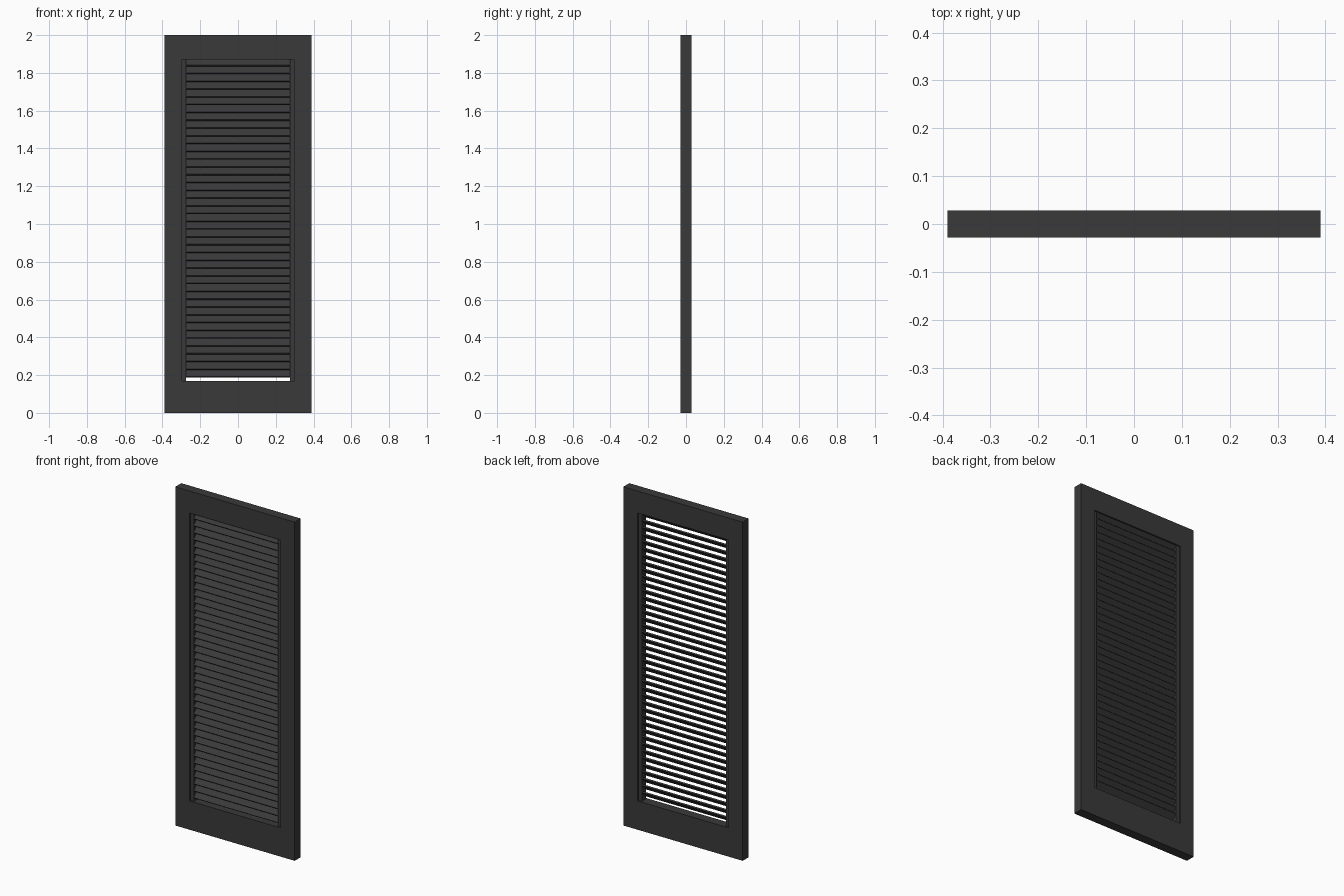
import bpy, math

if "Cube" in bpy.data.objects:
    bpy.data.objects.remove(bpy.data.objects["Cube"])

H, HALF_W, DEPTH = 2.0, 0.39, 0.056
STILE_IN = 0.297            # inner edge of the stiles
RAIL_LO, RAIL_HI = 0.17, 1.87
STRIP_IN = 0.275            # inner edge of the slat-holding strips

mat = bpy.data.materials.new("dark_paint")
mat.diffuse_color = (0.042, 0.042, 0.042, 1)
mat.use_nodes = True
mat.node_tree.nodes["Principled BSDF"].inputs["Base Color"].default_value = mat.diffuse_color


def box(name, x, y, z, tilt=0.0):
    """Box from (min, max) ranges, optionally tilted about x."""
    bpy.ops.mesh.primitive_cube_add(
        size=1, location=[sum(r) / 2 for r in (x, y, z)], rotation=(tilt, 0, 0))
    ob = bpy.context.object
    ob.name = name
    ob.scale = [r[1] - r[0] for r in (x, y, z)]
    ob.data.materials.append(mat)
    return ob


full_y = (-DEPTH / 2, DEPTH / 2)

# Outer frame: stiles and rails, with recessed strips holding the slats
for side, s in (("left", -1), ("right", 1)):
    box(side + "_stile", sorted((s * STILE_IN, s * HALF_W)), full_y, (0, H))
    box(side + "_slat_strip", sorted((s * STRIP_IN, s * STILE_IN)),
        (-0.02, 0.02), (RAIL_LO, RAIL_HI))
box("bottom_rail", (-STILE_IN, STILE_IN), full_y, (0, RAIL_LO))
box("top_rail", (-STILE_IN, STILE_IN), full_y, (RAIL_HI, H))

# Louvre slats: front edge low, back edge high
COUNT, FIRST, LAST = 41, 0.208, 1.856
for i in range(COUNT):
    z = FIRST + (LAST - FIRST) * i / (COUNT - 1)
    box(f"slat_{i + 1:02d}", (-STRIP_IN, STRIP_IN), (-0.026, 0.026),
        (z - 0.004, z + 0.004), math.radians(45))
